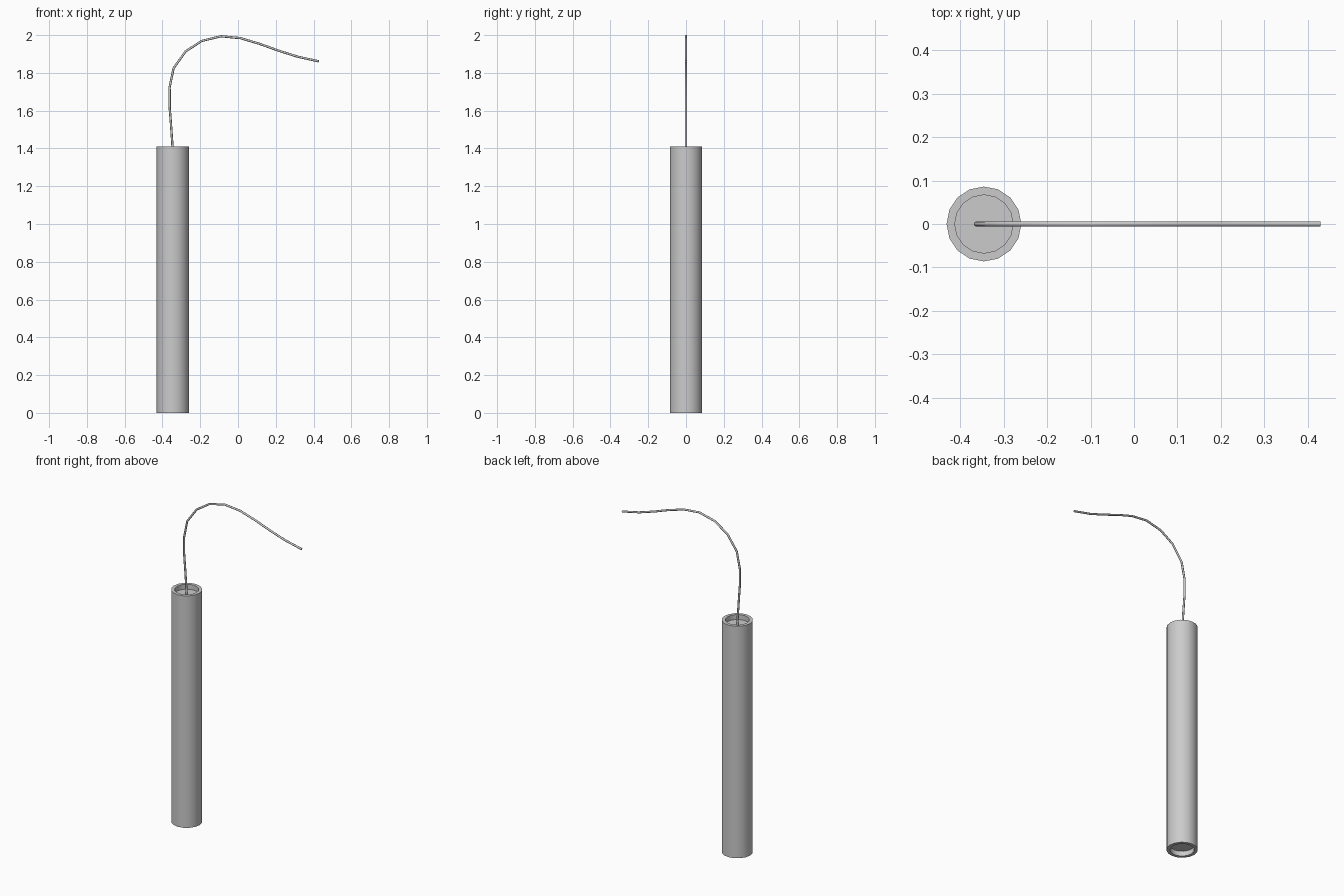
import bpy, bmesh, math

if "Cube" in bpy.data.objects:
    bpy.data.objects.remove(bpy.data.objects["Cube"])

CX, SIDES = -0.345, 16
R_OUT, R_IN, HEIGHT, RECESS = 0.086, 0.067, 1.41, 0.03

# Tube body: lathed profile with recessed caps at both ends
profile = [(R_IN, RECESS), (R_IN, 0), (R_OUT, 0),
           (R_OUT, HEIGHT), (R_IN, HEIGHT), (R_IN, HEIGHT - RECESS)]
bm = bmesh.new()
rings = []
for r, z in profile:
    rings.append([bm.verts.new((r * math.cos(2 * math.pi * i / SIDES),
                                r * math.sin(2 * math.pi * i / SIDES), z))
                  for i in range(SIDES)])
for a, b in zip(rings, rings[1:]):
    for i in range(SIDES):
        j = (i + 1) % SIDES
        bm.faces.new((a[i], a[j], b[j], b[i]))
bm.faces.new(rings[0][::-1])
bm.faces.new(rings[-1])
bmesh.ops.recalc_face_normals(bm, faces=bm.faces)
mesh = bpy.data.meshes.new("tube_body")
bm.to_mesh(mesh)
bm.free()
tube = bpy.data.objects.new("tube_body", mesh)
tube.location.x = CX
bpy.context.collection.objects.link(tube)

# Fuse: thin round cord following a bent path
path = [(CX, HEIGHT - RECESS - 0.01), (-0.348, 1.43), (-0.355, 1.53), (-0.362, 1.62),
        (-0.362, 1.724), (-0.341, 1.825), (-0.278, 1.913), (-0.193, 1.969),
        (-0.09, 1.994), (0.013, 1.984), (0.114, 1.954), (0.214, 1.918),
        (0.315, 1.886), (0.428, 1.861)]
curve = bpy.data.curves.new("fuse", 'CURVE')
curve.dimensions = '3D'
curve.bevel_depth = 0.006
curve.bevel_resolution = 2
curve.use_fill_caps = True
spline = curve.splines.new('POLY')
spline.points.add(len(path) - 1)
for p, (x, z) in zip(spline.points, path):
    p.co = (x, 0, z, 1)
fuse = bpy.data.objects.new("fuse", curve)
bpy.context.collection.objects.link(fuse)

# Mesh the fuse and smooth both parts
for obj in (fuse, tube):
    bpy.ops.object.select_all(action='DESELECT')
    obj.select_set(True)
    bpy.context.view_layer.objects.active = obj
    if obj.type == 'CURVE':
        bpy.ops.object.convert(target='MESH')
    bpy.ops.object.shade_smooth_by_angle(angle=math.radians(50))
